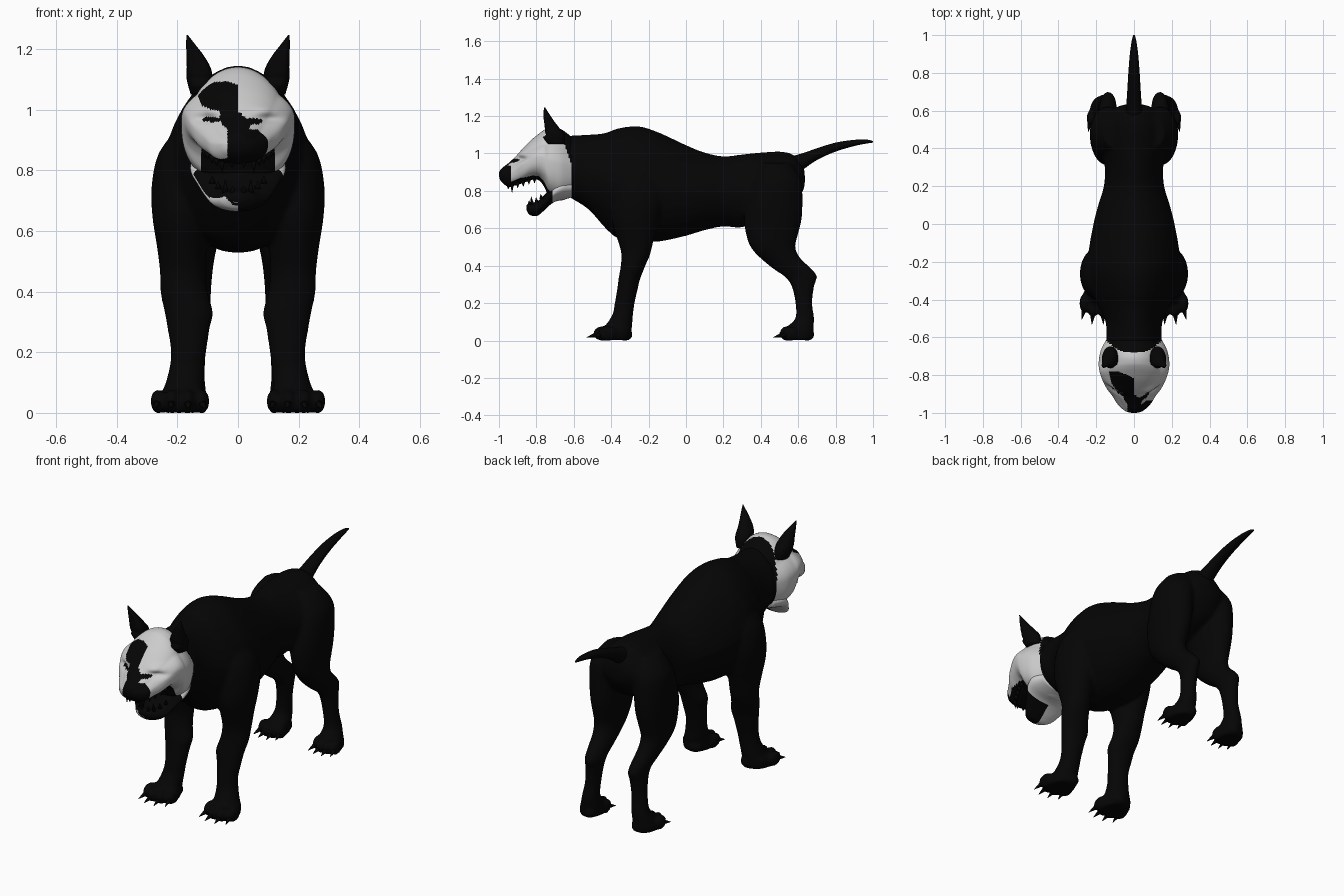
import bpy, bmesh, math
from mathutils import Matrix, Vector


def material(name, value):
    m = bpy.data.materials.new(name)
    m.diffuse_color = (value, value, value, 1)
    return m


BLACK = material("black coat", 0.0015)
PALE = material("pale grey mask", 0.6)


def spline(rings, steps):
    """Smoothly fill in rings between the given ones."""
    out = []
    n = len(rings)
    for i in range(n - 1):
        a, b, c, d = (rings[max(0, min(n - 1, k))] for k in (i - 1, i, i + 1, i + 2))
        for s in range(steps):
            t = s / steps
            out.append([0.5 * (2 * q + (r - p) * t + (2 * p - 5 * q + 4 * r - w) * t * t
                               + (3 * q - p - 3 * r + w) * t ** 3)
                        for p, q, r, w in zip(a, b, c, d)])
    out.append(list(rings[-1]))
    return out


def loft(bm, rings, axis, sides=32, steps=4, shape=None):
    """Skin ellipses (x, y, z, half width, half depth) lying across an axis."""
    loops = []
    for x, y, z, rx, rd in spline(rings, steps):
        rx, rd = max(rx, 0.001), max(rd, 0.001)
        loop = []
        for k in range(sides):
            a = math.tau * k / sides
            c, s = math.cos(a), math.sin(a)
            if shape:
                c, s = shape(c, s)
            u, v = rx * c, rd * s
            loop.append(bm.verts.new((x + u, y, z + v) if axis == "y" else (x + u, y + v, z)))
        loops.append(loop)
    for a, b in zip(loops, loops[1:]):
        for k in range(sides):
            j = (k + 1) % sides
            bm.faces.new((a[k], a[j], b[j], b[k]))
    bm.faces.new(loops[0])
    bm.faces.new(loops[-1])


def spans(rows):
    """Turn (y, half width, top, bottom) into ellipse rings."""
    return [(0, y, (t + b) / 2, w, (t - b) / 2) for y, w, t, b in rows]


def ball(bm, pos, size):
    bmesh.ops.create_uvsphere(bm, u_segments=16, v_segments=10, radius=1,
                              matrix=Matrix.Translation(pos) @ Matrix.Diagonal((*size, 1)))


def spike(bm, pos, direction, radius, length):
    turn = Vector(direction).to_track_quat("Z", "Y").to_matrix().to_4x4()
    bmesh.ops.create_cone(bm, cap_ends=True, segments=8, radius1=radius, radius2=0.001,
                          depth=length, matrix=Matrix.Translation(pos) @ turn)


def finish(bm, name, rule=None):
    bmesh.ops.recalc_face_normals(bm, faces=bm.faces)
    bm.normal_update()
    for f in bm.faces:
        f.smooth = True
        if rule and rule(f.calc_center_median(), f.normal):
            f.material_index = 1
    me = bpy.data.meshes.new(name)
    bm.to_mesh(me)
    bm.free()
    me.materials.append(BLACK)
    if rule:
        me.materials.append(PALE)
    ob = bpy.data.objects.new(name, me)
    bpy.context.collection.objects.link(ob)
    return ob


# torso and neck, narrower towards the back line
body = bmesh.new()
loft(body, spans([
    (-.70, .11, 1.07, .82), (-.62, .145, 1.095, .765), (-.52, .15, 1.10, .70),
    (-.43, .19, 1.11, .60), (-.36, .22, 1.135, .545), (-.25, .245, 1.145, .53),
    (-.14, .24, 1.11, .53), (0, .215, 1.045, .56), (.10, .19, 1.005, .59),
    (.20, .16, .985, .61), (.30, .155, .995, .605), (.40, .17, 1.005, .65),
    (.50, .17, 1.01, .68), (.57, .15, .995, .72), (.62, .09, .94, .79), (.635, .03, .90, .83)]),
    "y", shape=lambda c, s: (c * (1 - .2 * max(0, s)), s))

FRONT_LEG = [
    (.12, -.25, .96, .06, .09), (.16, -.26, .86, .10, .13), (.185, -.26, .75, .10, .14),
    (.185, -.27, .65, .098, .13), (.185, -.27, .55, .083, .10), (.182, -.268, .47, .076, .079),
    (.178, -.283, .40, .078, .066), (.162, -.303, .33, .08, .058), (.163, -.312, .28, .07, .055),
    (.163, -.328, .20, .058, .053), (.17, -.338, .14, .058, .055), (.18, -.36, .08, .066, .072),
    (.188, -.38, .05, .078, .087), (.19, -.385, .002, .074, .085)]
HIND_LEG = [
    (.10, .48, .95, .06, .08), (.13, .49, .86, .095, .125), (.14, .475, .75, .094, .148),
    (.142, .465, .65, .089, .154), (.145, .46, .57, .08, .14), (.148, .465, .50, .069, .12),
    (.145, .505, .44, .059, .107), (.14, .573, .38, .05, .102), (.137, .615, .34, .045, .086),
    (.14, .625, .29, .043, .06), (.147, .63, .20, .041, .045), (.156, .635, .12, .046, .05),
    (.163, .61, .07, .058, .072), (.17, .597, .03, .064, .082), (.17, .597, .002, .06, .078)]

# legs, toes and claws on both sides
claws = bmesh.new()
for s in (-1, 1):
    for rings, px, py, k in ((FRONT_LEG, .19, -.385, 1), (HIND_LEG, .172, .588, .8)):
        loft(body, [(s * r[0], *r[1:]) for r in rings], "z", 24)
        for dx, dy in ((-.07, -.035), (-.024, -.06), (.028, -.06), (.073, -.035)):
            tx, ty = s * (px + dx * k), py + dy * k
            ball(body, (tx, ty, .038), (.026 * k, .052 * k, .04))
            spike(claws, (tx + s * dx * .1, ty - .06 * k, .024), (s * dx * 3, -1, -.3), .014, .055)
        # pad behind the wrist
        ball(body, (s * (px - .02), py + .06, .033), (.045 * k, .04, .034))
    # elbow
    ball(body, (s * .18, -.24, .475), (.055, .05, .065))
body_ob = finish(body, "body_and_legs")
re = body_ob.modifiers.new("blend", "REMESH")
re.mode = "VOXEL"
re.voxel_size = 0.01
re.use_smooth_shade = True
sm = body_ob.modifiers.new("soften", "SMOOTH")
sm.factor = 0.5
sm.iterations = 4
finish(claws, "claws")

# tail
tail = bmesh.new()
loft(tail, spans([(.54, .05, .98, .86), (.62, .042, 1.0, .91), (.70, .036, 1.028, .965),
                  (.80, .03, 1.058, 1.01), (.90, .022, 1.073, 1.04), (.97, .012, 1.074, 1.054),
                  (1.0, .004, 1.066, 1.058)]), "y", 20)
finish(tail, "tail")

# head with brow ridges and eye sockets
PATCHES = [(-.055, 1.045, .08, .048), (-.025, .985, .035, .05), (0, .95, .04, .03),
           (-.085, .968, .03, .009), (.045, .962, .035, .011), (.01, .915, .03, .045),
           (.035, .865, .055, .036)]


def lip(z):
    """Half width of the open mouth at a given height."""
    return min(.118, max(0, (z - .67) * 1.0))


def mask(c, n):
    if c.y > -.615 - .35 * max(0, c.z - .95):
        return False
    if c.y < -.72 and c.z < .9 and abs(c.x) < lip(c.z) and (n.z < -.7 or (c.y > -.8 and n.z < -.3)):
        return False
    if c.y < -.935 and c.x > -.035 and c.z < .935:
        return False
    if c.y < -.78:
        for px, pz, rx, rz in PATCHES:
            if ((c.x - px) / rx) ** 2 + ((c.z - pz) / rz) ** 2 < 1 and not (c.z > .99 and c.x > 0):
                return False
    return True


def skull(c, s):
    """Taper the crown and fill out the cheeks."""
    if s > 0:
        return c * (1 - .16 * min(1, s / .5) ** 2), s
    return c * (1 + .12 * s * s), -abs(s) ** .8


head = bmesh.new()
loft(head, spans([
    (-.60, .14, 1.08, .775), (-.66, .172, 1.125, .75), (-.70, .183, 1.14, .755),
    (-.735, .187, 1.137, .775), (-.76, .186, 1.125, .825), (-.79, .18, 1.103, .858),
    (-.83, .166, 1.07, .858), (-.87, .145, 1.03, .842), (-.91, .115, .985, .83),
    (-.95, .09, .948, .822), (-.98, .06, .925, .842), (-.994, .038, .91, .86),
    (-1.0, .012, .895, .88)]), "y", 96, 8, skull)
for v in head.verts:
    if v.co.y < -.76:
        def bump(z, r):
            return math.exp(-((abs(v.co.x) - .1) / .045) ** 2 - ((v.co.z - z) / r) ** 2)
        v.co.y += .016 * bump(.97, .014) - .014 * bump(1.0, .02)
finish(head, "head", mask)

# lower jaw
jaw = bmesh.new()
loft(jaw, spans([(-.61, .13, .87, .765), (-.66, .155, .88, .752), (-.70, .155, .85, .742),
                 (-.73, .138, .81, .722), (-.77, .112, .765, .685), (-.80, .09, .742, .665),
                 (-.835, .06, .735, .672), (-.852, .03, .725, .695)]), "y", 64, 8)


def jaw_mask(c, n):
    if c.y > -.715:
        return True
    return c.x < 0 and n.z < .25 and (abs(c.x) > lip(c.z) or n.z < -.5)


finish(jaw, "lower_jaw", jaw_mask)

# upper and lower teeth
teeth = bmesh.new()
for s in (-1, 1):
    for x, y, z, h in ((.02, -.95, .822, .025), (.052, -.93, .818, .055), (.07, -.90, .83, .03),
                       (.085, -.87, .838, .03), (.1, -.84, .848, .025), (.11, -.81, .855, .025)):
        spike(teeth, (s * x, y, z), (0, 0, -1), .012, h)
    for x, y, z, h in ((.018, -.838, .738, .02), (.042, -.825, .748, .045), (.065, -.80, .752, .025),
                       (.085, -.775, .77, .025)):
        spike(teeth, (s * x, y, z), (0, -.15, 1), .011, h)
finish(teeth, "teeth")

# pointed ears, scooped in front
for s, side in ((-1, "left"), (1, "right")):
    ear = bmesh.new()
    rings = [(.122, -.695, 1.05, .034, .045), (.126, -.71, 1.10, .043, .06),
             (.13, -.725, 1.14, .039, .045), (.142, -.738, 1.18, .028, .028),
             (.156, -.748, 1.215, .015, .015), (.168, -.756, 1.247, .002, .002)]
    loft(ear, [(s * r[0], *r[1:]) for r in rings], "z", 24)
    for v in ear.verts:
        t = (v.co.z - 1.09) / .15
        if 0 < t < 1:
            mid = Vector((s * (.127 + .035 * t * t), -.715 - .04 * t))
            w = .046 * (1 - t)
            if v.co.y < mid.y:
                v.co.y += .5 * w * max(0, 1 - ((v.co.x - mid.x) / max(w, .003)) ** 2)
    finish(ear, side + "_ear")
